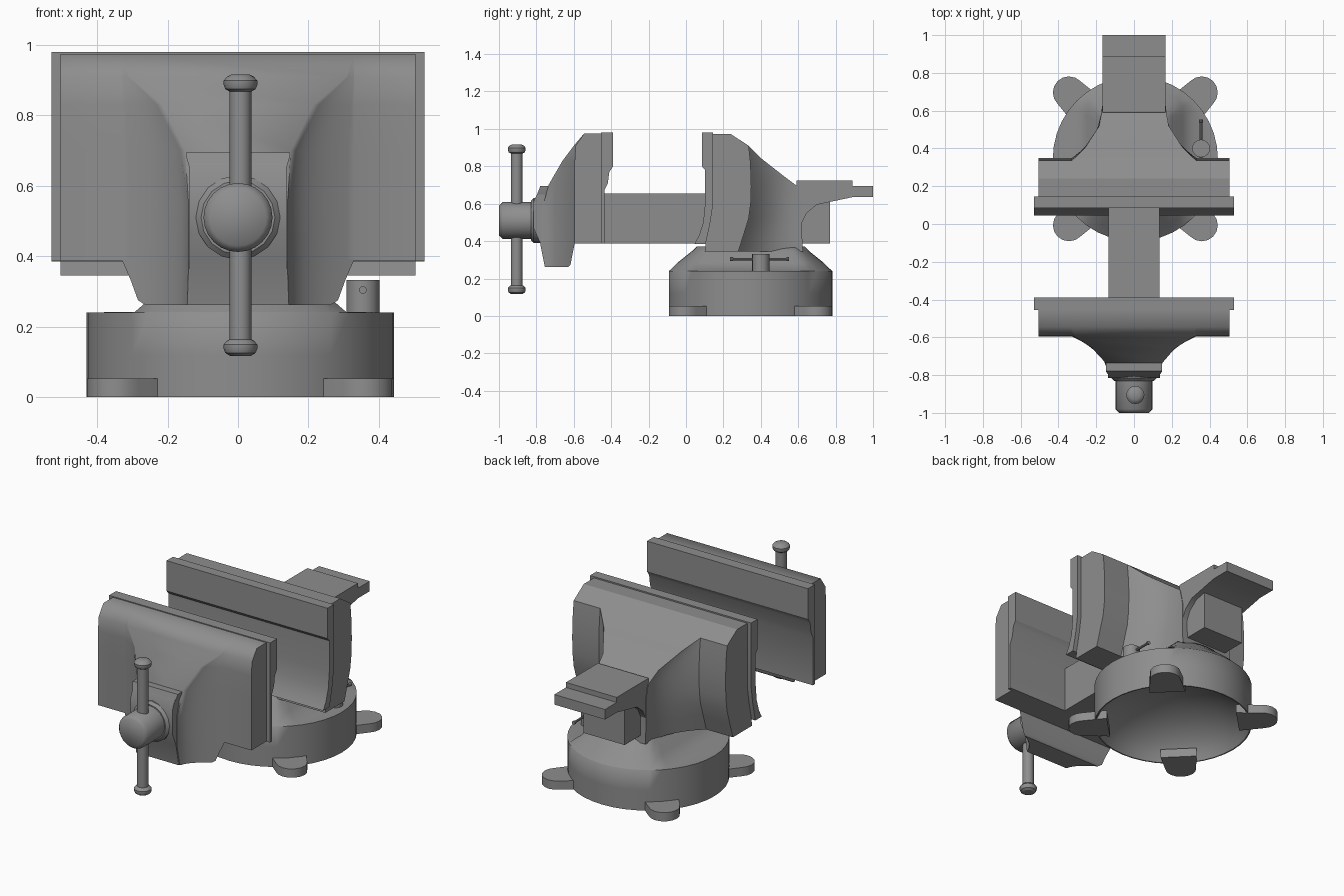
import bpy, bmesh, math
from mathutils import Matrix

cube = bpy.data.objects.get("Cube")
if cube:
    bpy.data.objects.remove(cube, do_unlink=True)

iron = bpy.data.materials.new("grey_iron")
iron.use_nodes = True
iron.diffuse_color = (0.27, 0.27, 0.27, 1)
iron.node_tree.nodes["Principled BSDF"].inputs["Base Color"].default_value = iron.diffuse_color

CX = 0.007          # shared centre line of base and handle
BASE_Y = 0.345      # centre of the round base
SCREW_Z = 0.51


def loft(name, rings, matrix=Matrix(), angle=30):
    """Skin a list of equal-length point rings and cap both ends."""
    bm = bmesh.new()
    loops = [[bm.verts.new(p) for p in ring] for ring in rings]
    for a, b in zip(loops, loops[1:]):
        for i in range(len(a)):
            j = (i + 1) % len(a)
            bm.faces.new((a[i], a[j], b[j], b[i]))
    bm.faces.new(loops[0])
    bm.faces.new(loops[-1])
    bm.transform(matrix)
    bmesh.ops.remove_doubles(bm, verts=bm.verts, dist=0.0005)
    bmesh.ops.recalc_face_normals(bm, faces=bm.faces)
    mesh = bpy.data.meshes.new(name)
    bm.to_mesh(mesh)
    bm.free()
    mesh.materials.append(iron)
    obj = bpy.data.objects.new(name, mesh)
    bpy.context.collection.objects.link(obj)
    bpy.ops.object.select_all(action='DESELECT')
    obj.select_set(True)
    bpy.context.view_layer.objects.active = obj
    bpy.ops.object.shade_smooth_by_angle(angle=math.radians(angle))


def prism(name, profile, half):
    """Extrude a (y, z) side profile across x."""
    loft(name, [[(s * half, y, z) for y, z in profile] for s in (-1, 1)])


def turned(name, profile, where, axis='Z', sides=24, angle=30):
    """Skin (radius, height) circles; an optional third value trims the ring to |x| <= limit."""
    rings = []
    for r, h, *trim in profile:
        limit = trim[0] if trim else r
        ring = []
        for k in range(sides):
            a = k * math.tau / sides
            ring.append((max(-limit, min(limit, r * math.cos(a))), r * math.sin(a), h))
        rings.append(ring)
    turn = Matrix.Rotation(-math.pi / 2, 4, 'X') if axis == 'Y' else Matrix()
    loft(name, rings, Matrix.Translation(where) @ turn, angle)


def flare(z, start, mid, ref, full, nose):
    """Points along the concave flare, from y = start to y = mid."""
    points = []
    for i in range(9):
        y = start + (mid - start) * (i / 8) ** 1.4
        u = min(max((y - ref) / (full - ref), 0), 1)
        points.append((nose + (0.33 - nose) * (1 - u) ** 2.3, y, z))
    return points


def mirrored(half):
    return half + [(-x, y, z) for x, y, z in reversed(half)]


def jaw(name, levels, full, nose, angle):
    """Levels are (z, inner y, outer y at the sides, outer y at the middle)."""
    loft(name, [mirrored([(0.505, inner, z), (0.505, side, z)]
                         + flare(z, side, mid, side, full, nose))
                for z, inner, side, mid in levels], angle=angle)


# Round base, hollow below; the neck slopes up from the rim, leaving flats at the sides
turned("base", [(0.01, 0.22), (0.13, 0.205), (0.26, 0.165), (0.36, 0.1), (0.41, 0.04), (0.43, 0),
                (0.437, 0), (0.437, 0.12), (0.437, 0.24),
                (0.434, 0.242, 0.3), (0.39, 0.285, 0.25), (0.315, 0.345, 0.19), (0.29, 0.37, 0.16)],
       (CX, BASE_Y, 0), sides=40, angle=60)

# Bolt-down ears on the diagonals, reaching in under the rim
for k in range(4):
    plan = [(0.36, -0.1)]
    for i in range(9):
        a = math.pi * (i / 8 - 0.5)
        plan.append((0.497 + 0.085 * math.cos(a), 0.085 * math.sin(a)))
    plan.append((0.36, 0.1))
    place = Matrix.Translation((CX, BASE_Y, 0)) @ Matrix.Rotation(math.pi * (k / 2 + 0.25), 4, 'Z')
    loft("ear_%d" % (k + 1), [[(x, y, z) for x, y in plan] for z in (0, 0.052)], place)

# Fixed jaw body with flared back
jaw("fixed_jaw", [
    (0.345, 0.1, 0.28, 0.625),
    (0.44, 0.112, 0.31, 0.62),
    (0.52, 0.13, 0.335, 0.62),
    (0.6, 0.14, 0.346, 0.62),
    (0.69, 0.143, 0.349, 0.6),
    (0.75, 0.143, 0.348, 0.52),
    (0.84, 0.143, 0.343, 0.405),
    (0.91, 0.143, 0.335, 0.335),
    (0.972, 0.143, 0.24, 0.24)], 0.61, 0.17, 30)

# Fixed jaw face plate, curving forward at the bottom
prism("fixed_jaw_plate", [(0.145, 0.98), (0.085, 0.98), (0.085, 0.8), (0.102, 0.78), (0.102, 0.6),
                          (0.092, 0.5), (0.07, 0.43), (0.045, 0.385), (0.105, 0.385),
                          (0.13, 0.5), (0.145, 0.6)], 0.53)

# Anvil
prism("anvil", [(0.59, 0.6), (0.59, 0.725), (0.89, 0.725), (0.89, 0.695), (1, 0.695), (1, 0.635),
                (0.89, 0.635), (0.7, 0.595), (0.645, 0.55), (0.62, 0.5), (0.59, 0.5)], 0.167)

# Slide bar running through both jaws
prism("slide_bar", [(-0.5, 0.387), (-0.5, 0.655), (0.6, 0.655), (0.6, 0.61), (0.77, 0.61), (0.77, 0.387)], 0.135)

# Sliding jaw body
jaw("sliding_jaw", [
    (0.387, -0.45, -0.595, -0.775),
    (0.55, -0.45, -0.595, -0.775),
    (0.7, -0.45, -0.595, -0.735),
    (0.83, -0.45, -0.595, -0.66),
    (0.91, -0.45, -0.59, -0.6),
    (0.975, -0.45, -0.545, -0.545)], -0.79, 0.14, 65)

# Apron continuing the same flare below the jaw
loft("sliding_jaw_apron", [mirrored(flare(z, inner, mid, -0.595, -0.79, 0.14))
                           for z, inner, mid in ((0.262, -0.628, -0.752), (0.275, -0.617, -0.755),
                                                 (0.33, -0.607, -0.765), (0.39, -0.595, -0.775))])

# Sliding jaw face plate
prism("sliding_jaw_plate", [(-0.455, 0.98), (-0.39, 0.98), (-0.39, 0.8), (-0.41, 0.77), (-0.418, 0.71),
                            (-0.437, 0.67), (-0.437, 0.387), (-0.455, 0.387)], 0.53)

# Boss that carries the screw, with a slightly wider lip on top
prism("screw_boss", [(-0.68, 0.68), (-0.783, 0.68), (-0.815, 0.61), (-0.815, 0.47), (-0.78, 0.39),
                     (-0.755, 0.262), (-0.65, 0.262)], 0.138)
loft("boss_lip", [mirrored([(w, -0.68, z), (w, y, z)])
                  for w, y, z in ((0.138, -0.795, 0.65), (0.148, -0.782, 0.687), (0.148, -0.779, 0.695))])
turned("screw_collar", [(0.105, -0.83), (0.12, -0.815), (0.12, -0.7)], (0, 0, SCREW_Z), 'Y', 16)
turned("screw_head", [(0.08, -1), (0.098, -0.98), (0.098, -0.8)], (0, 0, SCREW_Z), 'Y', angle=60)

# Handle bar with a knob on each end
turned("handle_bar", [(0.031, 0.14), (0.031, 0.9)], (CX, -0.905, 0), sides=16)
KNOB = [(0.03, 0), (0.043, 0.008), (0.048, 0.02), (0.048, 0.032), (0.038, 0.043), (0.025, 0.05)]
for name, z in (("handle_knob_lower", 0.117), ("handle_knob_upper", 0.867)):
    turned(name, KNOB, (CX, -0.905, z), sides=16)

# Swivel lock pin with its small cross bar
turned("lock_pin", [(0.047, 0.23), (0.047, 0.332)], (0.355, 0.4, 0), sides=16)
turned("lock_bar", [(0.011, 0.235), (0.011, 0.25), (0.007, 0.255), (0.007, 0.535),
                    (0.011, 0.54), (0.011, 0.552)], (0.355, 0, 0.304), 'Y', 10)
